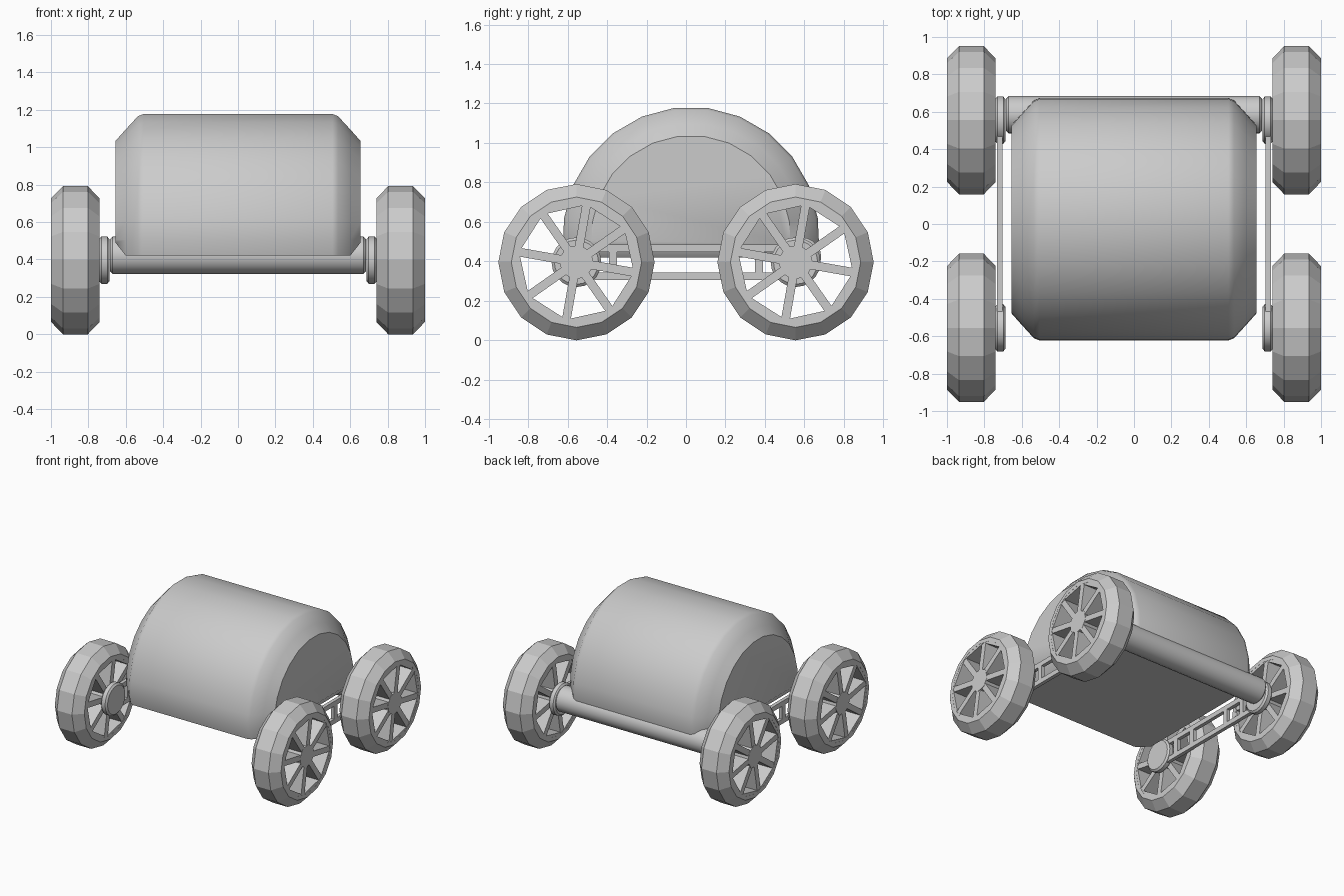
import bpy, bmesh, math
from mathutils import Vector

if "Cube" in bpy.data.objects:
    bpy.data.objects.remove(bpy.data.objects["Cube"])

def make(name, bm, smooth=None):
    bmesh.ops.remove_doubles(bm, verts=bm.verts, dist=1e-5)
    bmesh.ops.recalc_face_normals(bm, faces=bm.faces)
    me = bpy.data.meshes.new(name)
    bm.to_mesh(me)
    bm.free()
    ob = bpy.data.objects.new(name, me)
    bpy.context.collection.objects.link(ob)
    if smooth:
        bpy.ops.object.select_all(action='DESELECT')
        ob.select_set(True)
        bpy.context.view_layer.objects.active = ob
        bpy.ops.object.shade_smooth_by_angle(angle=math.radians(smooth))
    return ob

def lathe(bm, profile, n, y, z, phase=0, side=1, closed=False):
    """Spin an (x, radius) profile around an axis parallel to x."""
    rings = []
    for i in range(n):
        a = math.radians(phase) + math.tau * i / n
        rings.append([bm.verts.new((side * x, y + r * math.cos(a), z + r * math.sin(a)))
                      for x, r in profile])
    m = len(profile)
    for i in range(n):
        a, b = rings[i], rings[(i + 1) % n]
        for j in range(m if closed else m - 1):
            k = (j + 1) % m
            bm.faces.new((a[j], a[k], b[k], b[j]))

def box(bm, lo, hi):
    r = bmesh.ops.create_cube(bm, size=1)
    for v in r['verts']:
        v.co = Vector([lo[i] + (v.co[i] + 0.5) * (hi[i] - lo[i]) for i in range(3)])
    return r['verts']

# Body: half-drum with chamfered ends
R, CY, CZ = 0.648, 0.025, 0.535
def section(bm, x, inset, bottom):
    w = R - inset
    pts = [(w * math.sin(math.radians(a)), CZ + w * math.cos(math.radians(a)))
           for a in [-82.5 + 15 * i for i in range(12)]]
    pts += [(w, CZ - 0.03), (w - 0.02, bottom), (-w + 0.02, bottom), (-w, CZ - 0.03)]
    return [bm.verts.new((x, CY + y, z)) for y, z in pts]

half = [(0.655, 0.145, 0.49), (0.60, 0.083, 0.42), (0.535, 0.012, 0.42), (0.505, 0, 0.42)]
bm = bmesh.new()
rings = [section(bm, -x, d, b) for x, d, b in half]
rings += [section(bm, x, d, b) for x, d, b in reversed(half)]
for a, b in zip(rings, rings[1:]):
    for i in range(len(a)):
        j = (i + 1) % len(a)
        bm.faces.new((a[i], a[j], b[j], b[i]))
bm.faces.new(rings[0])
bm.faces.new(rings[-1])
make("body", bm, 40)

# Rear axle tube
bm = bmesh.new()
lathe(bm, [(-0.685, 0), (-0.685, 0.085), (-0.67, 0.1), (0.67, 0.1), (0.685, 0.085), (0.685, 0)],
      20, 0.585, 0.422)
make("rear_axle", bm, 35)

WY, WZ = 0.555, 0.396
TIRE = [(0.74, 0.30), (0.74, 0.33), (0.803, 0.396), (0.935, 0.396), (1.0, 0.33), (1.0, 0.30)]
RIM = [(0.741, 0.295), (0.741, 0.325), (0.999, 0.325), (0.999, 0.295)]
HUB = [(0.741, 0), (0.741, 0.09), (0.999, 0.09), (0.999, 0)]
DISC = [(0.687, 0), (0.687, 0.112), (0.699, 0.126), (0.731, 0.126), (0.743, 0.112), (0.743, 0)]

for side, sname in ((1, "right"), (-1, "left")):
    for y, yname in ((-WY, "front"), (WY, "rear")):
        tag = f"{yname}_{sname}"
        # Tire
        bm = bmesh.new()
        lathe(bm, TIRE, 16, y, WZ, 0, side, True)
        make("tire_" + tag, bm)
        # Wheel centre: rim, hub and eight full-depth spokes
        bm = bmesh.new()
        lathe(bm, RIM, 8, y, WZ, -10, side, True)
        lathe(bm, HUB, 8, y, WZ, -10, side)
        for k in range(8):
            a = math.radians(-10 + 45 * k)
            xs = sorted((side * 0.743, side * 0.997))
            for v in box(bm, (xs[0], 0.06, -0.022), (xs[1], 0.3, 0.022)):
                r, t = v.co.y, v.co.z
                v.co.y = y + r * math.cos(a) - t * math.sin(a)
                v.co.z = WZ + r * math.sin(a) + t * math.cos(a)
        make("wheel_" + tag, bm)
        # Pivot disc
        bm = bmesh.new()
        lathe(bm, DISC, 20, y, WZ, 0, side)
        make("pivot_disc_" + tag, bm, 35)

    # Side ladder frame joining front and rear pivots
    bm = bmesh.new()
    xs = sorted((side * 0.703, side * 0.732))
    for z0, z1 in ((0.305, 0.343), (0.447, 0.485)):
        box(bm, (xs[0], -WY, z0), (xs[1], WY, z1))
    for yc in (-0.37, -0.19, 0.19, 0.37):
        box(bm, (xs[0], yc - 0.02, 0.32), (xs[1], yc + 0.02, 0.47))
    make("side_frame_" + sname, bm)
